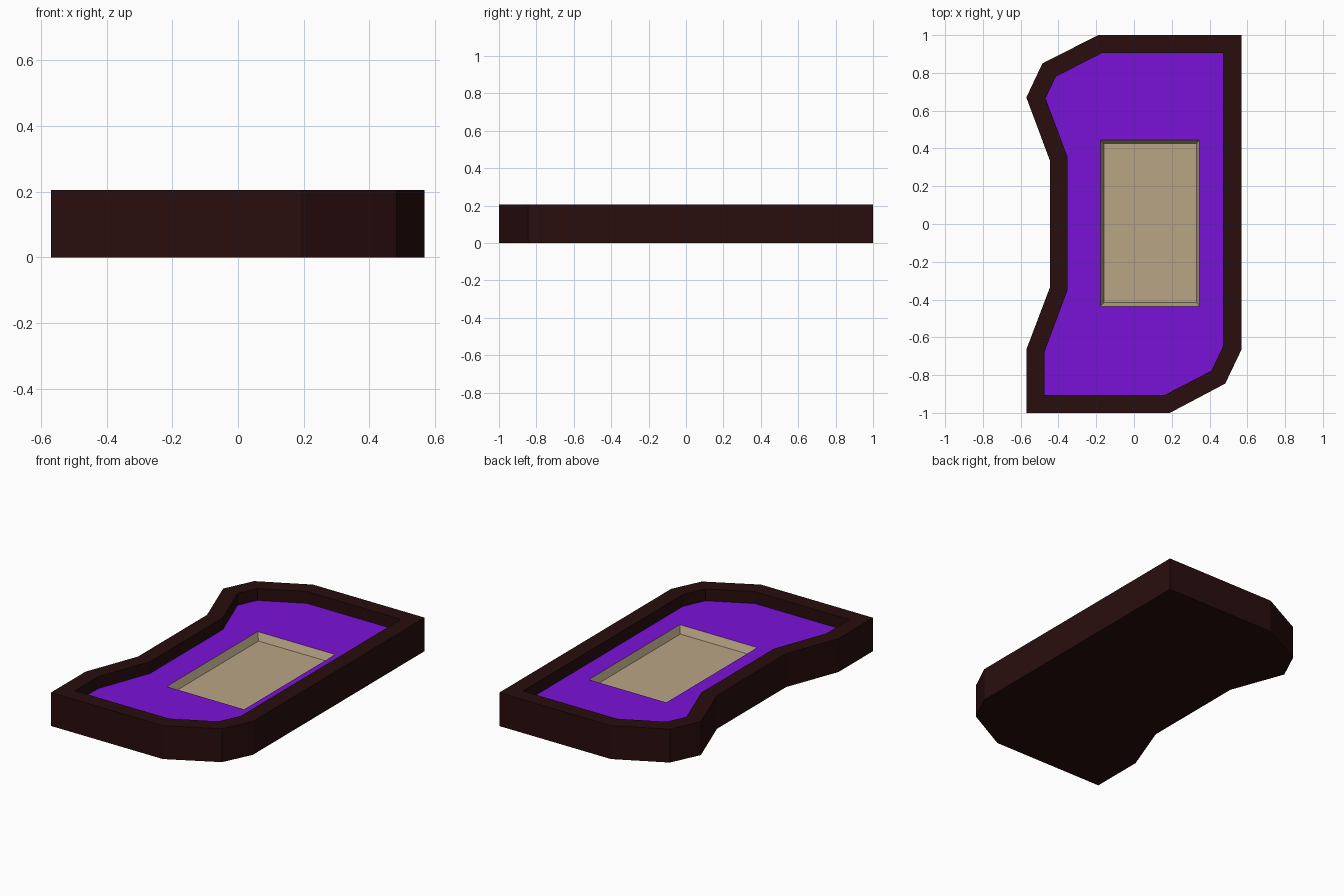
import bpy, bmesh

if "Cube" in bpy.data.objects:
    bpy.data.objects.remove(bpy.data.objects["Cube"])

TOP, FELT, FLOOR = 0.205, 0.132, 0.087

OUTER = [(-0.19, 1), (-0.485, 0.85), (-0.57, 0.67), (-0.445, 0.335), (-0.445, -0.335),
         (-0.57, -0.665), (-0.57, -1), (0.19, -1), (0.483, -0.845), (0.568, -0.667), (0.568, 1)]
INNER = [(-0.167, 0.906), (-0.414, 0.78), (-0.468, 0.665), (-0.352, 0.355), (-0.352, -0.35),
         (-0.475, -0.68), (-0.475, -0.904), (0.164, -0.904), (0.41, -0.777), (0.472, -0.645), (0.472, 0.906)]


def rect(x0, x1, y0, y1):
    return [(x0, y1), (x0, y0), (x1, y0), (x1, y1)]


WELL_TOP = rect(-0.178, 0.348, -0.437, 0.445)
WELL_BOTTOM = rect(-0.158, 0.33, -0.416, 0.425)


def ring(bm, points, z):
    return [bm.verts.new((x, y, z)) for x, y in points]


def bridge(bm, a, b):
    for i in range(len(a)):
        j = (i + 1) % len(a)
        bm.faces.new((a[i], a[j], b[j], b[i]))


def finish(bm, name, color):
    mesh = bpy.data.meshes.new(name)
    bm.to_mesh(mesh)
    bm.free()
    obj = bpy.data.objects.new(name, mesh)
    bpy.context.collection.objects.link(obj)
    mat = bpy.data.materials.new(name + "_material")
    mat.diffuse_color = (*color, 1)
    mat.use_nodes = True
    mat.node_tree.nodes["Principled BSDF"].inputs["Base Color"].default_value = mat.diffuse_color
    mesh.materials.append(mat)


# Dark tray: underside, outer wall, flat rim, inner wall
bm = bmesh.new()
rings = [ring(bm, OUTER, 0), ring(bm, OUTER, TOP), ring(bm, INNER, TOP), ring(bm, INNER, FELT)]
bm.faces.new(rings[0][::-1])
for lower, upper in zip(rings, rings[1:]):
    bridge(bm, lower, upper)
finish(bm, "tray_frame", (0.022, 0.004, 0.004))

# Purple lining with a rectangular opening
bm = bmesh.new()
edges = []
for points in (INNER, WELL_TOP):
    loop = ring(bm, points, FELT)
    edges += [bm.edges.new((loop[i - 1], loop[i])) for i in range(len(loop))]
bmesh.ops.triangle_fill(bm, use_beauty=True, edges=edges, normal=(0, 0, 1))
for face in bm.faces:
    face.normal_update()
    if face.normal.z < 0:
        face.normal_flip()
bmesh.ops.dissolve_limit(bm, angle_limit=0.01, verts=bm.verts, edges=bm.edges)
finish(bm, "purple_lining", (0.195, 0.006, 0.69))

# Tan sunken well with sloping sides
bm = bmesh.new()
upper, lower = ring(bm, WELL_TOP, FELT), ring(bm, WELL_BOTTOM, FLOOR)
bridge(bm, upper, lower)
bm.faces.new(lower)
finish(bm, "sunken_well", (0.479, 0.376, 0.235))
